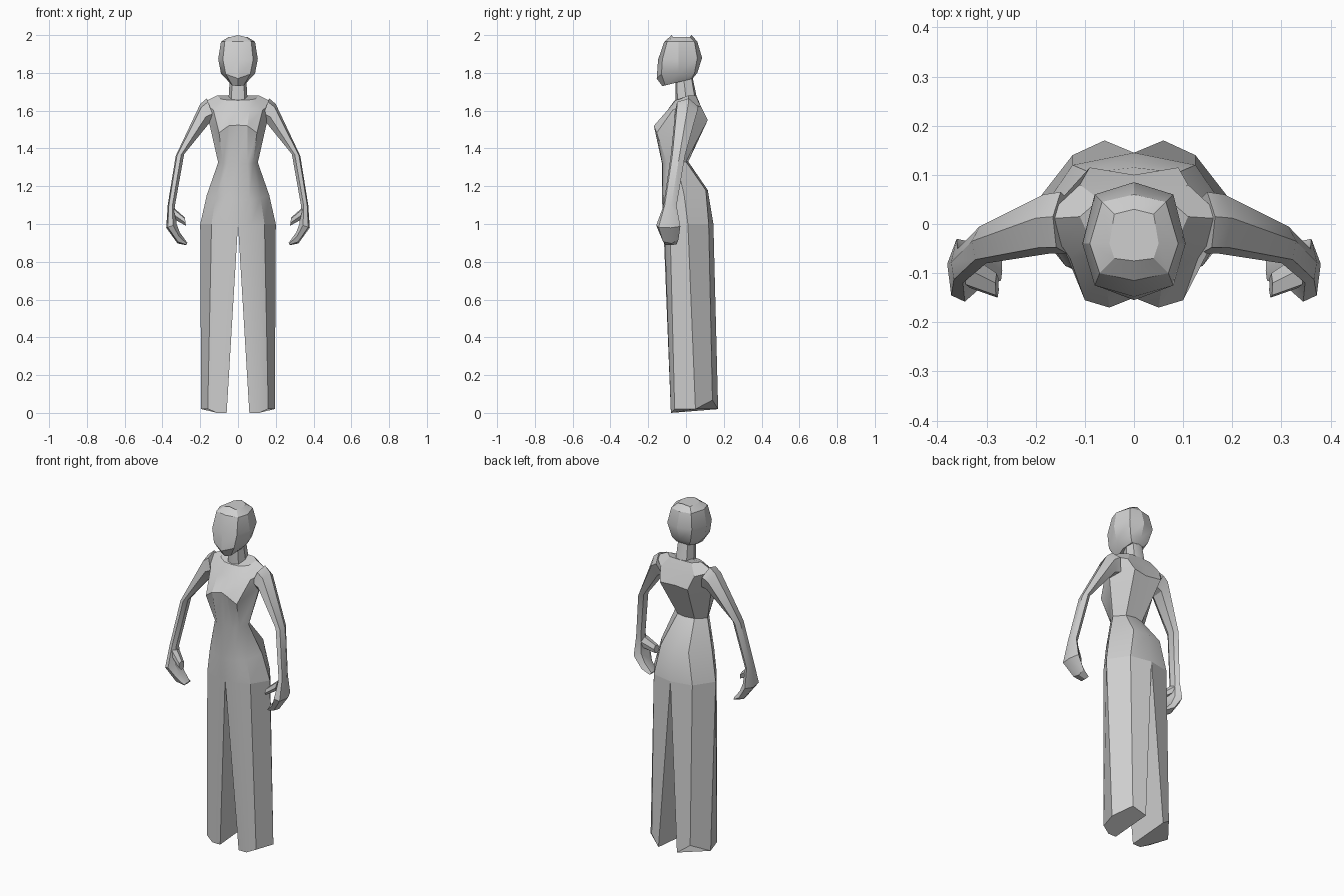
import bpy, bmesh, math

cube = bpy.data.objects.get("Cube")
if cube:
    bpy.data.objects.remove(cube, do_unlink=True)

# One plain clay colour for the whole figure
clay = bpy.data.materials.new("light_grey_clay")
clay.use_nodes = True
grey = (0.62, 0.62, 0.62, 1)
clay.diffuse_color = grey
clay.node_tree.nodes["Principled BSDF"].inputs["Base Color"].default_value = grey


def loft(name, rings):
    """Skin a list of equally sized closed rings and cap both ends."""
    bm = bmesh.new()
    loops = [[bm.verts.new(p) for p in ring] for ring in rings]
    count = len(loops[0])
    for low, high in zip(loops, loops[1:]):
        for i in range(count):
            j = (i + 1) % count
            bm.faces.new((low[i], low[j], high[j], high[i]))
    bm.faces.new(loops[0])
    bm.faces.new(loops[-1])
    bmesh.ops.recalc_face_normals(bm, faces=bm.faces)
    mesh = bpy.data.meshes.new(name)
    bm.to_mesh(mesh)
    bm.free()
    mesh.materials.append(clay)
    obj = bpy.data.objects.new(name, mesh)
    bpy.context.collection.objects.link(obj)
    bpy.ops.object.select_all(action='DESELECT')
    obj.select_set(True)
    bpy.context.view_layer.objects.active = obj
    bpy.ops.object.shade_smooth_by_angle(angle=math.radians(30))
    return obj


def outline(z_front, z_back, *points):
    """Ring tilted from front to back; a point may add its own rise."""
    ys = [p[1] for p in points]
    near, far = min(ys), max(ys)
    ring = []
    for x, y, *rise in points:
        z = z_front + (z_back - z_front) * (y - near) / (far - near)
        ring.append((x, y, z + sum(rise)))
    return ring


def whole(half):
    """Complete a half ring that starts and ends on the centre line."""
    return half + [(-x, y, z) for x, y, z in half[-2:0:-1]]


def section(x_in, x_out, y_front, y_back, z_in, z_out):
    """Six sided limb section between an inner and an outer edge."""
    shape = ((0, .3), (.35, 0), (.85, .1), (1, .6), (.65, 1), (.1, .8))
    return [(x_in + (x_out - x_in) * u,
             y_front + (y_back - y_front) * v,
             z_in + (z_out - z_in) * u) for u, v in shape]


def pair(name, rings):
    for side, sign in (("left", 1), ("right", -1)):
        loft(side + "_" + name, [[(sign * x, y, z) for x, y, z in r] for r in rings])


# Torso: hips, waist, bust, shoulders
hip = outline(1, 1, (0, -.12), (.07, -.115), (.14, -.085),
              (.2, .01), (.125, .12), (0, .145))
belly = outline(1.13, 1.18, (0, -.127), (.06, -.122), (.12, -.09),
                (.165, -.01), (.09, .105), (0, .115))
waist = outline(1.32, 1.33, (0, -.127), (.05, -.125), (.08, -.1),
                (.105, -.05), (.055, 0), (0, .012))
bust = outline(1.5, 1.55, (0, -.15, .02), (.05, -.17, .02), (.1, -.155, -.02),
               (.155, -.02, .02), (.09, .115), (0, .1))
chest = outline(1.6, 1.62, (0, -.1), (.06, -.1), (.13, -.07),
                (.185, .01, .03), (.11, .08), (0, .08))
collar = outline(1.655, 1.68, (0, -.06), (.05, -.055), (.09, -.03),
                 (.11, .015, .01), (.07, .05), (0, .055))
loft("torso", [whole(r) for r in (hip, belly, waist, bust, chest, collar)])

# Straight trouser legs sharing the hip outline
hem = outline(0, .02, (.06, -.08), (.11, -.08), (.16, -.06, .02),
              (.195, .05, .01), (.125, .14, .05), (.06, .17))
pair("leg", [hem, hip])

# Neck
neck_base = outline(1.65, 1.68, (0, -.055), (.035, -.045), (.05, 0), (.035, .045), (0, .055))
neck_top = outline(1.79, 1.8, (0, -.055), (.03, -.05), (.042, -.015), (.03, .025), (0, .03))
loft("neck", [whole(neck_base), whole(neck_top)])

# Head from chin to crown
head = (
    outline(1.73, 1.77, (0, -.125), (.03, -.11), (.05, -.03), (.04, .03), (0, .035)),
    outline(1.77, 1.8, (0, -.155), (.065, -.13, .02), (.09, -.04, .01), (.06, .045), (0, .06)),
    outline(1.87, 1.88, (0, -.148), (.08, -.125), (.105, -.04), (.08, .06), (0, .085)),
    outline(1.965, 1.965, (0, -.115), (.07, -.1), (.09, -.04), (.065, .045), (0, .06)),
    outline(2, 2, (0, -.075), (.04, -.07, -.01), (.05, -.04, -.01), (.04, .02, -.01), (0, .03)),
)
loft("head", [whole(r) for r in head])

# Arms with curled hands
pair("arm", [
    section(.12, .165, -.06, .065, 1.54, 1.665),
    section(.155, .2, -.06, .06, 1.53, 1.635),
    section(.285, .33, -.08, -.005, 1.37, 1.36),
    section(.335, .372, -.12, -.05, 1.09, 1.1),
    section(.325, .38, -.158, -.03, 1, .98),
    section(.308, .32, -.13, -.04, .955, .897),
    section(.268, .275, -.115, -.05, .9, .888),
])

# Thumbs
pair("thumb", [
    section(.328, .345, -.13, -.06, 1.02, 1.09),
    section(.275, .282, -.15, -.1, .99, 1.035),
])
